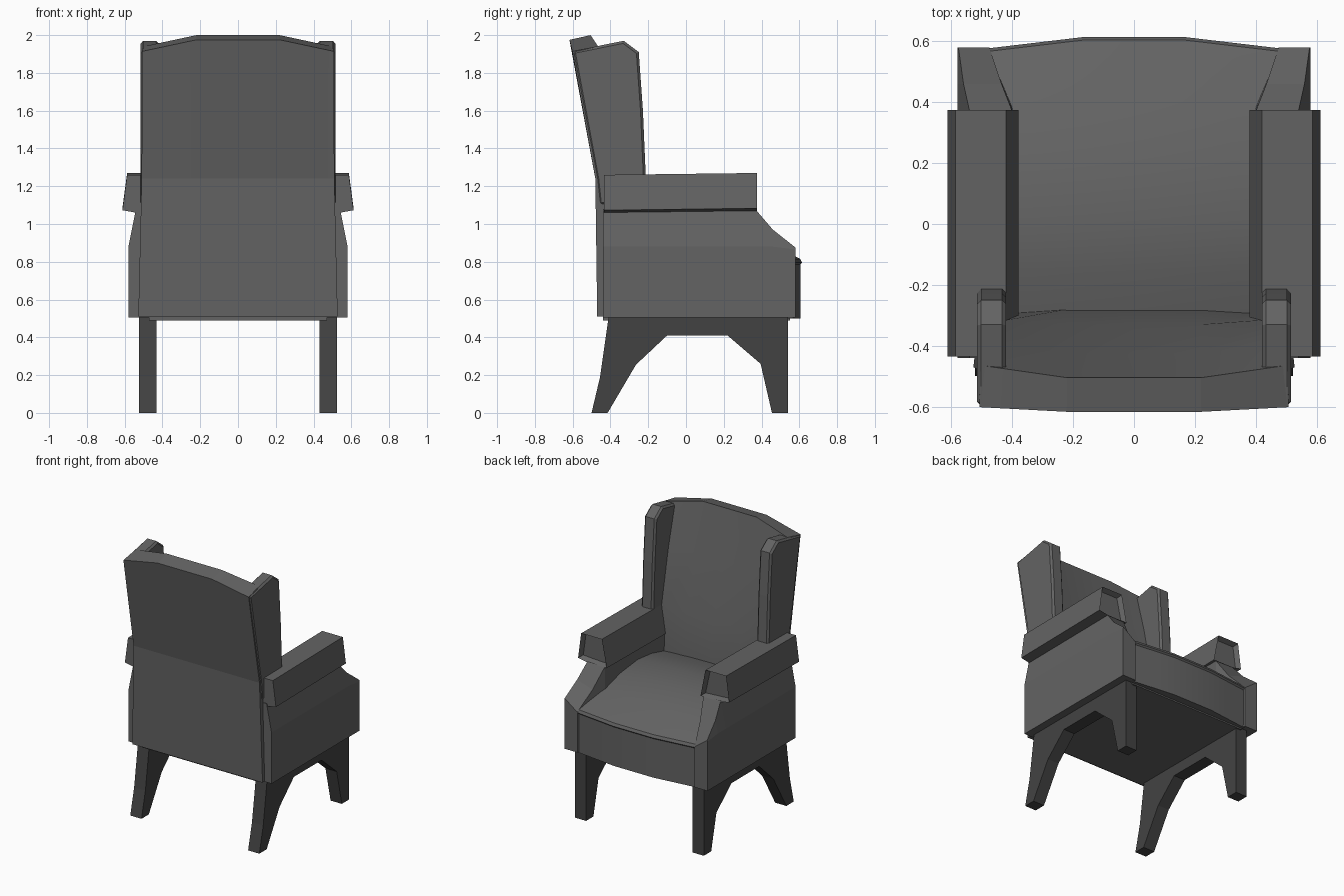
import bpy, bmesh, math

if "Cube" in bpy.data.objects:
    bpy.data.objects.remove(bpy.data.objects["Cube"])


def material(name, v):
    m = bpy.data.materials.new(name)
    m.diffuse_color = (v, v, v, 1)
    m.use_nodes = True
    m.node_tree.nodes["Principled BSDF"].inputs["Base Color"].default_value = m.diffuse_color
    return m


fabric = material("grey upholstery", 0.125)
wood = material("dark wood", 0.055)


def loft(name, rings, mat, bevel=0, smooth=0, inset_front=False):
    """Skin equal-length rings of points and cap both ends."""
    bm = bmesh.new()
    rows = [[bm.verts.new(p) for p in r] for r in rings]
    n = len(rows[0])
    for a, b in zip(rows, rows[1:]):
        for i in range(n):
            j = (i + 1) % n
            bm.faces.new((a[i], a[j], b[j], b[i]))
    bm.faces.new(rows[0])
    front = bm.faces.new(rows[-1])
    bmesh.ops.recalc_face_normals(bm, faces=bm.faces)
    if inset_front:
        bmesh.ops.inset_region(bm, faces=[front], thickness=0.022)
        for v in front.verts:
            v.co.y -= 0.035
    me = bpy.data.meshes.new(name)
    bm.to_mesh(me)
    bm.free()
    me.materials.append(mat)
    ob = bpy.data.objects.new(name, me)
    bpy.context.collection.objects.link(ob)
    if bevel:
        mod = ob.modifiers.new("bevel", "BEVEL")
        mod.width = bevel
        mod.segments = 1
        mod.limit_method = "ANGLE"
        mod.angle_limit = math.radians(60)
    if smooth:
        bpy.context.view_layer.objects.active = ob
        ob.select_set(True)
        bpy.ops.object.shade_smooth_by_angle(angle=math.radians(smooth))
        ob.select_set(False)
    return ob


def extrude_x(name, profile, x0, x1, mat, bevel=0):
    return loft(name, [[(x, y, z) for y, z in profile] for x in (x0, x1)], mat, bevel)


# Backrest: side profile lofted across x, arched top, hollowed front
rings = []
for x in (-0.505, -0.42, -0.22, 0, 0.22, 0.42, 0.505):
    t = max(0, (abs(x) - 0.22) / 0.28)
    k = 0.04 * t
    prof = [(-0.47, 0.51, 1.045), (-0.48, 1.24, 1.01), (-0.617 + 0.015 * t, 1.975 - 0.06 * t, 1.005),
            (-0.505 + k, 2.0 - 0.06 * t, 1), (-0.425 + k, 1.65, 1), (-0.33 + k / 2, 1.25, 1),
            (-0.28 - k / 2, 0.93, 1), (-0.28, 0.51, 1)]
    rings.append([(x * w, y, z) for y, z, w in prof])
loft("backrest", rings, fabric, smooth=9)

# Seat: domed cushion with bowed front
rings = []
for x in (-0.48, -0.32, -0.16, 0, 0.16, 0.32, 0.48):
    yf = 0.615 - 0.038 * max(0, (abs(x) - 0.16) / 0.32)
    c = 0.025 * (1 - (x / 0.48) ** 2)
    rings.append([(x, y, z) for y, z in (
        (-0.32, 0.5), (yf - 0.01, 0.5), (yf - 0.01, 0.785), (yf, 0.795), (yf - 0.01, 0.815),
        (0.4, 0.895 + c), (0.2, 0.955 + c), (0, 0.98 + c), (-0.16, 0.965 + c), (-0.32, 0.925 + c))])
loft("seat", rings, fabric, smooth=30)

# Panel under the seat
extrude_x("under_panel", [(-0.44, 0.49), (0.55, 0.49), (0.55, 0.52), (-0.44, 0.52)], -0.47, 0.47, fabric)

for s, side in ((1, "right"), (-1, "left")):
    # Side panel, sloping down towards the front
    secs = [(-0.44, 0.385, 0.54, 0.385, 1.08, 1.08, 0.88), (0.37, 0.385, 0.54, 0.40, 1.075, 1.07, 0.88),
            (0.46, 0.42, 0.56, 0.435, 0.97, 0.93, 0.88), (0.58, 0.475, 0.577, 0.475, 0.875, 0.80, 0.865)]
    loft(side + "_side_panel",
         [[(s * x, y, z) for x, z in ((xb, 0.505), (0.58, 0.505), (0.58, zs), (xo, zo), (xi, zi))]
          for y, xb, xo, xi, zo, zi, zs in secs], fabric)

    # Arm pad with a recessed front end
    sec = [(0.42, 0), (0.587, 0), (0.612, -0.187), (0.54, -0.2), (0.38, -0.2)]
    loft(side + "_arm_pad", [[(s * x, y, z + top) for x, z in sec]
                             for y, top in ((-0.435, 1.26), (0.375, 1.27))], fabric, inset_front=True)

    # Wing beside the backrest
    extrude_x(side + "_wing",
              [(-0.6, 1.915), (-0.33, 1.97), (-0.25, 1.91), (-0.228, 1.6), (-0.213, 1.25),
               (-0.213, 1.1), (-0.46, 1.1), (-0.475, 1.24)], s * 0.42, s * 0.515, fabric, 0.013)

    # Front and back leg joined by an arched rail
    extrude_x(side + "_legs",
              [(-0.5, 0), (-0.415, 0), (-0.265, 0.255), (-0.1, 0.41), (0.22, 0.41), (0.395, 0.26),
               (0.455, 0), (0.54, 0), (0.54, 0.505), (-0.41, 0.505), (-0.455, 0.19)],
              s * 0.432, s * 0.523, wood)
